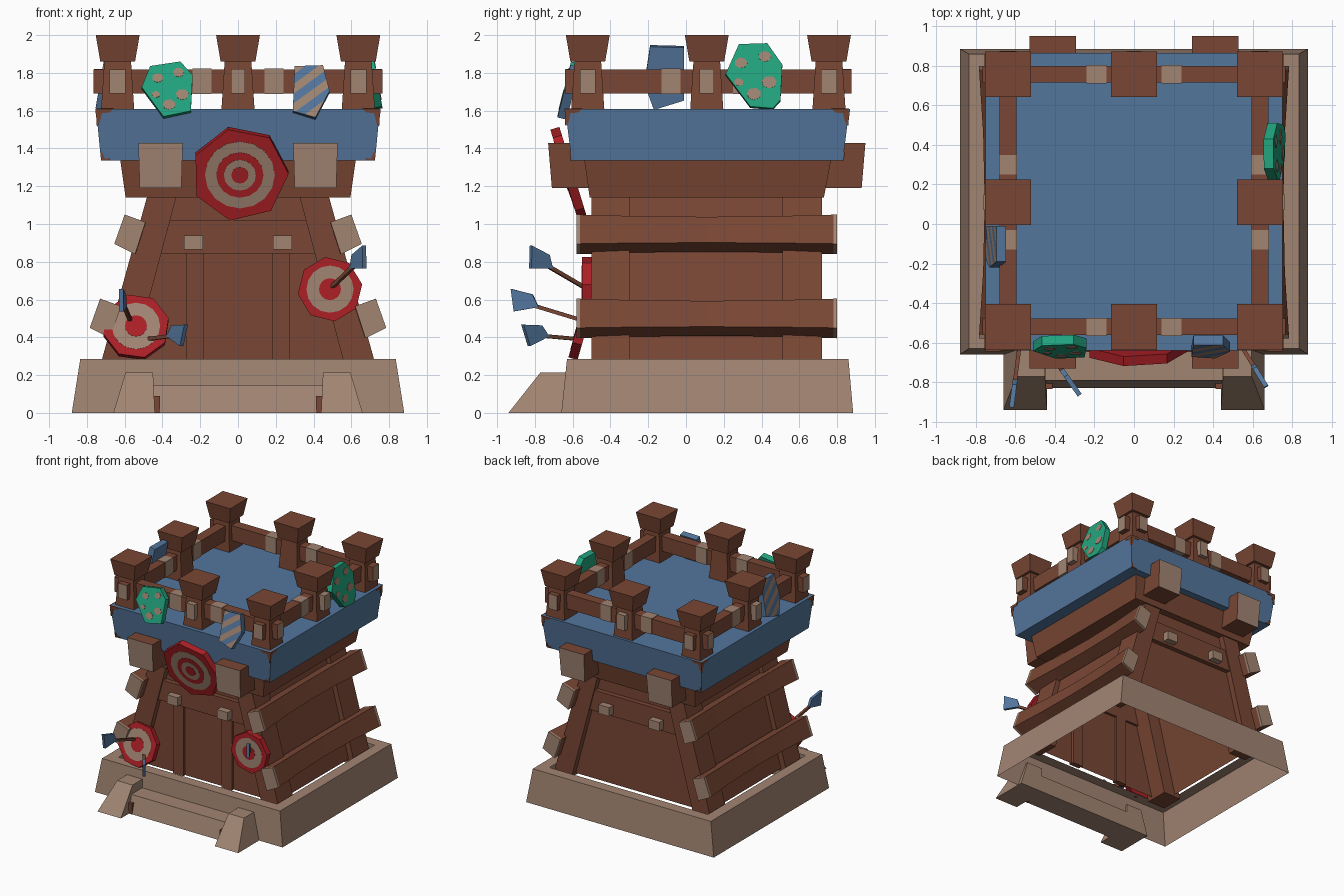
import bpy, bmesh, math
from mathutils import Matrix, Vector

if "Cube" in bpy.data.objects:
    bpy.data.objects.remove(bpy.data.objects["Cube"])


def material(name, rgb):
    m = bpy.data.materials.new(name)
    m.diffuse_color = (*rgb, 1)
    m.use_nodes = True
    m.node_tree.nodes["Principled BSDF"].inputs["Base Color"].default_value = m.diffuse_color
    return m


BROWN = material("brown wood", (0.190, 0.062, 0.034))
BEIGE = material("pale wood", (0.360, 0.235, 0.170))
BLUE = material("blue paint", (0.087, 0.181, 0.335))
GREEN = material("green paint", (0.016, 0.376, 0.212))
RED = material("red paint", (0.413, 0.014, 0.019))
CY = 0.11  # centre of the tower in y


def finish(name, bm, *mats):
    bmesh.ops.recalc_face_normals(bm, faces=bm.faces)
    me = bpy.data.meshes.new(name)
    bm.to_mesh(me)
    bm.free()
    for m in mats:
        me.materials.append(m)
    ob = bpy.data.objects.new(name, me)
    bpy.context.collection.objects.link(ob)
    return ob


def loft(bm, rings, caps=True):
    """Skin a list of rings; returns first cap, last cap."""
    vs = [[bm.verts.new(p) for p in r] for r in rings]
    n = len(vs[0])
    for a, b in zip(vs, vs[1:]):
        for i in range(n):
            bm.faces.new((a[i], a[(i + 1) % n], b[(i + 1) % n], b[i]))
    return (bm.faces.new(vs[0]), bm.faces.new(vs[-1])) if caps else None


def rect(x0, x1, y0, y1, z):
    return [(x0, y0, z), (x1, y0, z), (x1, y1, z), (x0, y1, z)]


def taper(name, mat, low, high, end_axis=None):
    """Block between two rectangles; faces along end_axis are pale end grain."""
    bm = bmesh.new()
    loft(bm, [rect(*low), rect(*high)])
    bm.normal_update()
    for f in bm.faces:
        if end_axis is not None and abs(f.normal[end_axis]) > 0.9:
            f.material_index = 1
    return finish(name, bm, mat, BEIGE)


def box(name, mat, x0, x1, y0, y1, z0, z1, end_axis=None):
    return taper(name, mat, (x0, x1, y0, y1, z0), (x0, x1, y0, y1, z1), end_axis)


def plate(name, mat, pts, M, z0, z1, stripes=False):
    """Polygon slab in the frame M, local z is outward."""
    bm = bmesh.new()
    loft(bm, [[(x, y, z) for x, y in pts] for z in (z0, z1)])
    if stripes:
        d = Vector((-0.6, 0.8, 0))
        for k in range(-6, 7):
            bmesh.ops.bisect_plane(bm, geom=bm.verts[:] + bm.edges[:] + bm.faces[:],
                                   plane_co=d * k * 0.042, plane_no=d)
        for f in bm.faces:
            c = f.calc_center_median()
            if c.z > z1 - 0.001 and math.floor(c.dot(d) / 0.042) % 2:
                f.material_index = 1
    bm.transform(M)
    return finish(name, bm, mat, BEIGE)


def ngon(n, r, phase=0.0, cx=0, cy=0, sq=1):
    return [(cx + r * math.cos(phase + math.tau * i / n),
             cy + sq * r * math.sin(phase + math.tau * i / n)) for i in range(n)]


def facing(loc, turn=0, tilt=0):
    """Frame whose z looks to the front, turned about z, tilted upward."""
    return (Matrix.Translation(loc) @ Matrix.Rotation(math.radians(turn), 4, 'Z')
            @ Matrix.Rotation(math.radians(90 - tilt), 4, 'X'))


# stone-like base, open below, with a hole under the tower
bm = bmesh.new()
low, top = loft(bm, [rect(-.88, .88, -.66, .885, 0), rect(-.835, .835, -.63, .86, .285)])
bm.faces.remove(low)
bm.normal_update()
bmesh.ops.inset_region(bm, faces=[top], thickness=0.13)
bm.faces.remove(top)
finish("base", bm, BEIGE)

# front step and its side blocks
taper("step", BEIGE, (-.45, .45, -.83, -.62, 0), (-.45, .45, -.79, -.62, .145))
for s in (-1, 1):
    taper("step_block", BEIGE, (*sorted((.44 * s, .66 * s)), -.94, -.62, 0),
          (*sorted((.45 * s, .595 * s)), -.77, -.62, .215))
    x = .43 * s
    box("step_wear", BROWN, x - .018, x + .018, -.833, -.80, 0, .09)

# tower walls, open at the bottom
bm = bmesh.new()
loft(bm, [rect(-.68, .68, -.45, .67, .25), rect(-.43, .43, -.45, .67, 1.2)], caps=False)
finish("walls", bm, BROWN)

# leaning corner legs
for s in (-1, 1):
    for y0, y1 in ((-.5, -.3), (.51, .72)):
        taper("corner_leg", BROWN, (*sorted((.57 * s, .735 * s)), y0, y1, .23),
              (*sorted((.325 * s, .48 * s)), y0, y1, 1.15))
    # front studs
    box("front_stud", BROWN, *sorted((.18 * s, .275 * s)), -.475, -.43, .25, .86)

# crossbar with pegs, front and back
for y, d in ((-.45, -1), (.67, 1)):
    taper("crossbar", BROWN, (-.44, .44, *sorted((y - .02 * d, y + .04 * d)), .845),
          (-.385, .385, *sorted((y - .02 * d, y + .04 * d)), 1.02))
    for s in (-1, 1):
        box("crossbar_peg", BEIGE, .235 * s - .05, .235 * s + .05,
            *sorted((y, y + .095 * d)), .865, .94)

# sagging side planks with pale ends
section = [(.60, 1.05), (.655, .895), (.545, .84), (.49, 1.01)]
for s in (-1, 1):
    for dx, dz in ((0, 0), (.13, -.445)):
        rings = []
        for y in (-.58, -.56, -.24, CY, .46, .78, .80):
            k = 1 - ((y - CY) / .69) ** 2  # sag toward the middle
            rings.append([(s * (.5725 + (x - .5725) * (1 - .12 * k) + dx - .02 * k), y,
                           .949 + (z - .949) * (1 - .12 * k) + dz) for x, z in section])
        bm = bmesh.new()
        loft(bm, rings)
        for f in bm.faces:
            if abs(f.calc_center_median().y - CY) > .675:
                f.material_index = 1
        finish("side_plank", bm, BROWN, BEIGE)

# beams under the deck
taper("under_deck", BROWN, (-.595, .595, -.51, .73, 1.14), (-.625, .625, -.54, .77, 1.35))
for s in (-1, 1):
    taper("deck_beam", BROWN, (.41 * s - .11, .41 * s + .11, -.71, .93, 1.19),
          (.41 * s - .118, .41 * s + .118, -.73, .95, 1.43), end_axis=1)

# blue deck with worn corners
taper("deck", BLUE, (-.725, .725, -.605, .83, 1.335), (-.752, .752, -.64, .865, 1.61))
chip = [(0, .0), (-.09, 0), (-.07, -.02), (-.03, -.022), (-.018, -.07), (0, -.09)]
for turn, half, dist in ((0, .75, .75), (180, .75, .755), (90, .75, .752), (-90, .75, .752)):
    n = Matrix.Rotation(math.radians(turn), 3, 'Z') @ Vector((0, -dist, 1.61))
    M = facing(n + Vector((0, CY, 0)), turn, -7)
    for s in (-1, 1):
        plate("deck_wear", BROWN, [(s * (x + half), y) for x, y in chip], M, -.004, .004)
        plate("deck_wear_low", BROWN, [(s * (half - .025 + x * .6), -.275 - y * .5)
                                       for x, y in chip], M, -.004, .004)

# battlement posts with flared caps
xs, ys = (-.637, 0, .637), (-.52, CY, .757)
for x in xs:
    for y in ys:
        if x == 0 and y == CY:
            continue
        sq = lambda h, z: (x - h, x + h, y - h, y + h, z)
        taper("post", BROWN, sq(.088, 1.60), sq(.07, 1.87))
        taper("post_cap", BROWN, sq(.092, 1.86), sq(.116, 2.0))
        if x == 0:
            d = 1 if y > 0 else -1
            box("post_peg", BEIGE, -.038, .038, *sorted((y, y + .118 * d)), 1.69, 1.82)
        elif y == CY:
            d = 1 if x > 0 else -1
            box("post_peg", BEIGE, *sorted((x, x + .125 * d)), y - .038, y + .038, 1.69, 1.82)

# rails through the posts, with worn pale bands
for y in (ys[0], ys[2]):
    box("rail", BROWN, -.765, .765, y - .042, y + .042, 1.692, 1.818, end_axis=0)
    for s in (-1, 1):
        box("rail_wear", BEIGE, .19 * s - .05, .19 * s + .05, y - .046, y + .046, 1.688, 1.822)
for x in (xs[0], xs[2]):
    box("rail", BROWN, x - .042, x + .042, -.64, .875, 1.692, 1.818, end_axis=1)
    for s in (-1, 1):
        y = CY + .19 * s
        box("rail_wear", BEIGE, x - .046, x + .046, y - .05, y + .05, 1.688, 1.822)

# shields leaning on the rails
green_shape = [(-.145, .01), (-.10, .125), (.06, .15), (.125, .075), (.115, -.12), (-.03, -.15)]
side_shape = [(-.15, .01), (-.08, .17), (.07, .175), (.15, .06), (.14, -.13), (.10, -.175), (-.02, -.165)]
blue_shape = [(-.085, .135), (.065, .14), (.10, .0), (.025, -.145), (-.095, -.11)]
left_shape = [(.08, .17), (-.10, .165), (-.10, -.12), (.06, -.17), (.11, -.03)]
spots = [(-.06, .06, .03), (.05, .09, .03), (.07, -.03, .035), (-.07, -.03, .022), (.0, -.085, .034)]
for pts, M, k in ((green_shape, facing((-.365, -.645, 1.715), 0, 14), 1),
                  (side_shape, facing((.735, .36, 1.785), 90, 10), 1.15)):
    plate("green_shield", GREEN, pts, M, -.05, 0)
    for i, (x, y, r) in enumerate(spots):
        plate("shield_spot", BEIGE, ngon(7, r * k, i, x * k, y * k, .85), M, -.002, .003)
plate("blue_shield", BLUE, blue_shape, facing((.385, -.645, 1.705), 0, 14), -.05, 0, True)
plate("blue_shield", BLUE, left_shape, facing((-.725, -.11, 1.78), -90, 10), -.05, 0, True)

# round targets with painted rings
for loc, tilt, sides, phase, radii in (
        ((.01, -.645, 1.26), -17, 7, .02, (.258, .185, .125, .085, .045)),
        ((-.54, -.575, .46), 16, 8, .25, (.178, .128, .058)),
        ((.487, -.55, .655), 0, 8, .15, (.172, .125, .058))):
    M = facing(loc, 0, tilt)
    plate("target", RED, ngon(sides, radii[0], phase), M, -.05, 0)
    for i, r in enumerate(radii[1:]):
        plate("target_ring", (BEIGE, RED)[i % 2], ngon(16, r), M, -.002, .002 * (i + 1))

# arrows stuck in the targets
kite = [(0, 0), (.05, .055), (.17, .05), (.12, -.06)]
for tip, tail in (((.49, -.53, .66), (.60, -.71, .765)),
                  ((-.57, -.55, .49), (-.60, -.78, .56)),
                  ((-.49, -.56, .39), (-.37, -.73, .405))):
    a, b = Vector(tip), Vector(tail)
    X = (b - a).normalized()
    Z = X.cross(Vector((0, 0, 1))).normalized()
    Y = Z.cross(X)
    M = Matrix((X, Y, Z)).transposed().to_4x4()
    M.translation = a
    L = (b - a).length
    plate("arrow_shaft", BROWN, [(0, -.01), (L + .05, -.01), (L + .05, .01), (0, .01)], M, -.01, .01)
    M.translation = b
    plate("arrow_fletching", BLUE, kite, M, -.012, .012)
